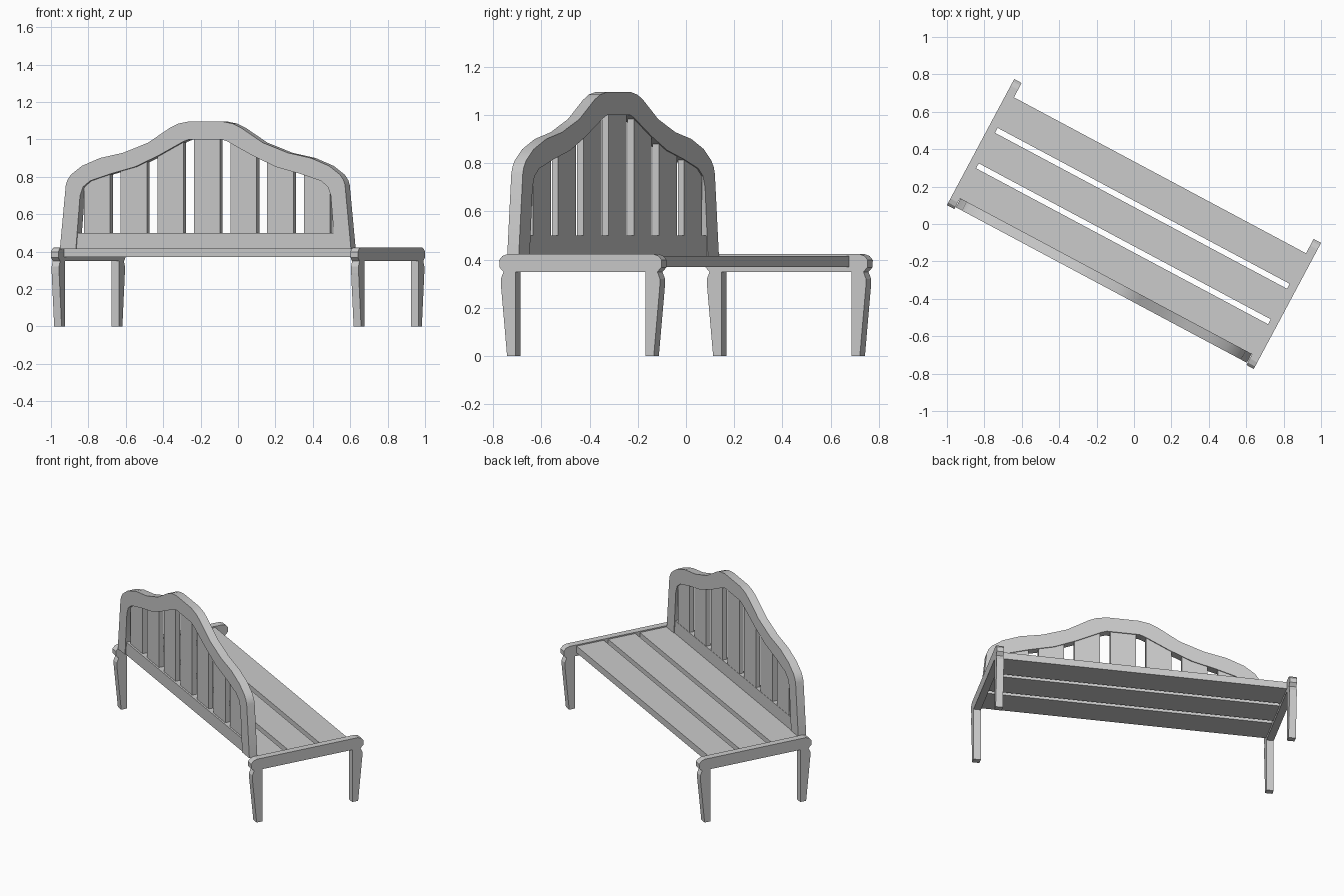
import bpy, bmesh, math

if "Cube" in bpy.data.objects:
    bpy.data.objects.remove(bpy.data.objects["Cube"])

ANGLE = math.radians(-28.1)  # whole bench is turned about z


def prism(name, pts, axis, lo, hi, smooth=False):
    """Extrude a 2D profile along local x (profile y,z) or local y (profile x,z)."""
    bm = bmesh.new()
    place = (lambda a, b: (lo, a, b)) if axis == 'x' else (lambda a, b: (a, lo, b))
    face = bm.faces.new([bm.verts.new(place(a, b)) for a, b in pts])
    ext = bmesh.ops.extrude_face_region(bm, geom=[face])
    verts = [g for g in ext['geom'] if isinstance(g, bmesh.types.BMVert)]
    d = hi - lo
    bmesh.ops.translate(bm, verts=verts, vec=(d, 0, 0) if axis == 'x' else (0, d, 0))
    bmesh.ops.recalc_face_normals(bm, faces=bm.faces[:])
    me = bpy.data.meshes.new(name)
    bm.to_mesh(me)
    bm.free()
    ob = bpy.data.objects.new(name, me)
    bpy.context.collection.objects.link(ob)
    ob.rotation_euler.z = ANGLE
    if smooth:
        bpy.ops.object.select_all(action='DESELECT')
        ob.select_set(True)
        bpy.context.view_layer.objects.active = ob
        bpy.ops.object.shade_smooth_by_angle(angle=math.radians(30))
    return ob


def rect(a0, a1, b0, b1):
    return [(a0, b0), (a1, b0), (a1, b1), (a0, b1)]


def mirrored(half):
    """Complete a left-half polyline with its mirror image."""
    return half + [(-a, b) for a, b in reversed(half)]


def height(line, x):
    """Height of a polyline at x, using its left half."""
    x = -abs(x)
    for (x0, z0), (x1, z1) in zip(line, line[1:]):
        if x0 <= x <= x1:
            return z0 + (z1 - z0) * (x - x0) / (x1 - x0)
    return line[-1][1]


# End frames: arm rail with rounded ends and two tapered legs
half_end = [(-0.305, 0.349), (-0.305, 0), (-0.345, 0), (-0.373, 0.285),
            (-0.374, 0.32), (-0.362, 0.349), (-0.381, 0.368), (-0.382, 0.398),
            (-0.367, 0.415), (-0.342, 0.423)]
for side, lo in (("left", -0.93), ("right", 0.885)):
    prism(side + "_end_frame", mirrored(half_end), 'x', lo, lo + 0.045)

# Seat boards
for i, v in enumerate((-0.32, -0.105, 0.11)):
    prism(f"seat_board_{i + 1}", rect(v, v + 0.185, 0.37, 0.415), 'x', -0.89, 0.89)

# Arched back frame
outer = [(-0.882, 0.415), (-0.846, 0.757), (-0.837, 0.782), (-0.817, 0.81),
         (-0.749, 0.858), (-0.64, 0.90), (-0.50, 0.928), (-0.348, 0.982),
         (-0.215, 1.062), (-0.165, 1.084), (-0.10, 1.096)]
inner = [(-0.785, 0.415), (-0.76, 0.70), (-0.742, 0.746), (-0.70, 0.778),
         (-0.578, 0.815), (-0.427, 0.853), (-0.288, 0.912), (-0.135, 0.988),
         (-0.10, 1.0)]
prism("back_frame", mirrored(outer) + mirrored(inner)[::-1], 'y', -0.37, -0.316, True)

# Lower back rail
prism("lower_back_rail", rect(-0.79, 0.79, 0.415, 0.5), 'y', -0.364, -0.32)

# Upright back slats, tops tucked into the arch
for k in range(-3, 4):
    a, b = k * 0.222 - 0.079, k * 0.222 + 0.079
    m = (a + b) / 2
    top = [(x, height(inner, x) + 0.03) for x in (b, m, a)]
    prism(f"back_slat_{k + 4}", [(a, 0.48), (b, 0.48)] + top, 'y', -0.352, -0.322)
